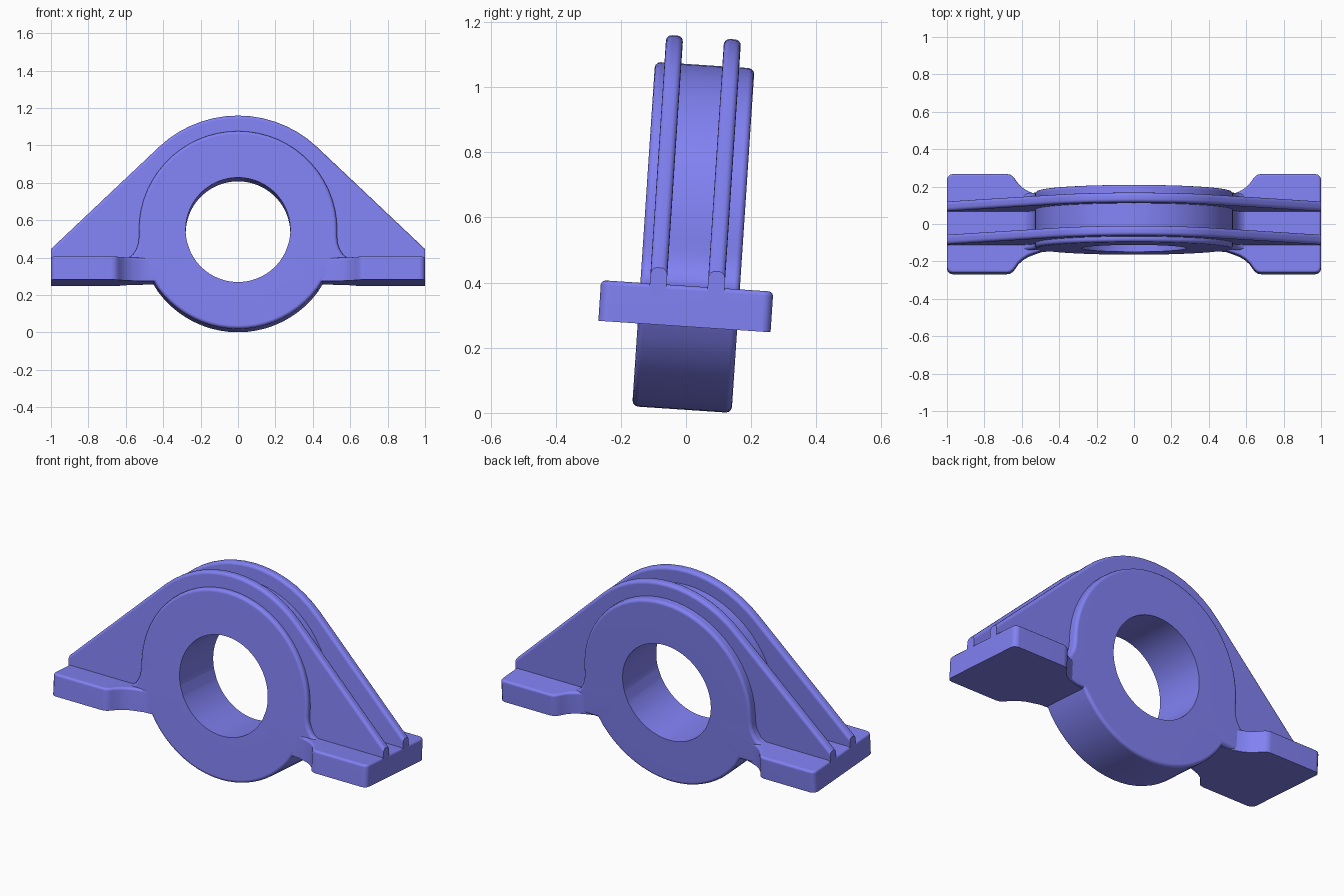
import bpy, bmesh, math

if "Cube" in bpy.data.objects:
    bpy.data.objects.remove(bpy.data.objects["Cube"])

TILT = -math.radians(3.8)
CENTRE = (0, 0.0225, 0.539)   # bore centre; every part is modelled around it
SHIFT = -0.009                # feet and ribs sit slightly forward of the boss

blue = bpy.data.materials.new("blue_paint")
blue.diffuse_color = (0.22, 0.22, 0.9, 1)
blue.use_nodes = True
blue.node_tree.nodes["Principled BSDF"].inputs["Base Color"].default_value = blue.diffuse_color


def polar(r, deg):
    a = math.radians(deg)
    return (r * math.cos(a), r * math.sin(a))


def arc(r, a0, a1, n):
    return [polar(r, a0 + (a1 - a0) * i / n) for i in range(n + 1)]


def prism(name, pts, lo, hi, to3d, rounded, width, segs, hole=0):
    """Extrude an outline, optionally with a round bore, and round chosen edges."""
    bm = bmesh.new()
    n = len(pts)
    caps = [[bm.verts.new(to3d(p, h)) for p in pts] for h in (lo, hi)]
    for i in range(n):
        j = (i + 1) % n
        bm.faces.new((caps[0][i], caps[0][j], caps[1][j], caps[1][i]))
    if hole:
        bore_pts = [polar(hole, math.degrees(math.atan2(p[1], p[0]))) for p in pts]
        bore = [[bm.verts.new(to3d(p, h)) for p in bore_pts] for h in (lo, hi)]
        for i in range(n):
            j = (i + 1) % n
            bm.faces.new((bore[0][i], bore[0][j], bore[1][j], bore[1][i]))
            for c, b in zip(caps, bore):
                bm.faces.new((c[i], c[j], b[j], b[i]))
    else:
        for c in caps:
            bm.faces.new(c)
    bmesh.ops.recalc_face_normals(bm, faces=bm.faces)
    edges = [e for e in bm.edges if rounded(e.verts[0].co, e.verts[1].co)]
    bmesh.ops.bevel(bm, geom=edges, offset=width, offset_type='OFFSET',
                    segments=segs, profile=0.5, affect='EDGES', clamp_overlap=False)
    bmesh.ops.recalc_face_normals(bm, faces=bm.faces)
    mesh = bpy.data.meshes.new(name)
    bm.to_mesh(mesh)
    bm.free()
    mesh.materials.append(blue)
    ob = bpy.data.objects.new(name, mesh)
    bpy.context.collection.objects.link(ob)
    ob.location = CENTRE
    ob.rotation_euler.x = TILT
    bpy.ops.object.select_all(action='DESELECT')
    ob.select_set(True)
    bpy.context.view_layer.objects.active = ob
    bpy.ops.object.shade_smooth_by_angle(angle=math.radians(38))
    return ob


def keep_flat(ob):
    mod = ob.modifiers.new("flat_normals", 'WEIGHTED_NORMAL')
    mod.keep_sharp = True


def upright(p, h):
    return (p[0], h, p[1])


def flat(p, h):
    return (p[0], p[1], h)


def radius(v):
    return math.hypot(v.x, v.z)


def mirrored(pts):
    return [(-x, z) for x, z in reversed(pts)]


# Bearing boss: round ring flaring out where it meets the feet
flare = [(0.453, -0.272), (0.53, -0.272), (0.585, -0.272), (0.605, -0.156),
         (0.58, -0.146), (0.56, -0.130), (0.542, -0.10), (0.533, -0.07), (0.53, -0.04)]
boss_pts = (flare + arc(0.53, 0, 180, 30) + mirrored(flare)
            + arc(0.53, 211, 329, 22)[1:-1])
boss = prism("bearing_boss", boss_pts, -0.153, 0.153, upright,
             lambda a, b: abs(a.y - b.y) < 1e-5 and min(radius(a), radius(b)) > 0.4,
             0.018, 3, hole=0.28)
keep_flat(boss)

# Twin ribs: arch over the boss, running tangentially down to the ends of the feet
END_Z = -0.10
RIB_R = 0.615
tangent = math.degrees(math.atan2(END_Z, 1) + math.acos(RIB_R / math.hypot(1, END_Z)))
rib_pts = ([(1, -0.19), (1, END_Z)] + arc(RIB_R, tangent, 180 - tangent, 14)
           + [(-1, END_Z), (-1, -0.19)] + arc(0.40, 210, -30, 32))


def rib_edge(a, b):
    at_end = abs(a.x) > 0.999 and abs(a.x - b.x) < 1e-5
    return abs(a.y - b.y) < 1e-5 and min(radius(a), radius(b)) > 0.42 and not at_end


for label, y in (("front_rib", -0.089), ("back_rib", 0.089)):
    rib = prism(label, rib_pts, y + SHIFT - 0.026, y + SHIFT + 0.026,
                upright, rib_edge, 0.018, 4)
    keep_flat(rib)

# Mounting feet: wide pads necking into the boss, mirrored left to right
half = [(1.0, 0.235), (0.996, 0.25), (0.985, 0.261), (0.97, 0.265),
        (0.68, 0.265), (0.66, 0.261), (0.645, 0.25), (0.634, 0.235), (0.617, 0.211),
        (0.595, 0.191), (0.565, 0.172), (0.53, 0.159), (0.49, 0.145), (0.40, 0.140)]
foot_pts = ([(x, y + SHIFT) for x, y in half]
            + [(x, -y + SHIFT) for x, y in reversed(half)])
feet = prism("mounting_feet", foot_pts, -0.275, -0.15, flat,
             lambda a, b: min(a.z, b.z) > -0.16 and max(a.x, b.x) > 0.41, 0.014, 3)
feet.modifiers.new("mirror", 'MIRROR').use_axis[0] = True
keep_flat(feet)
